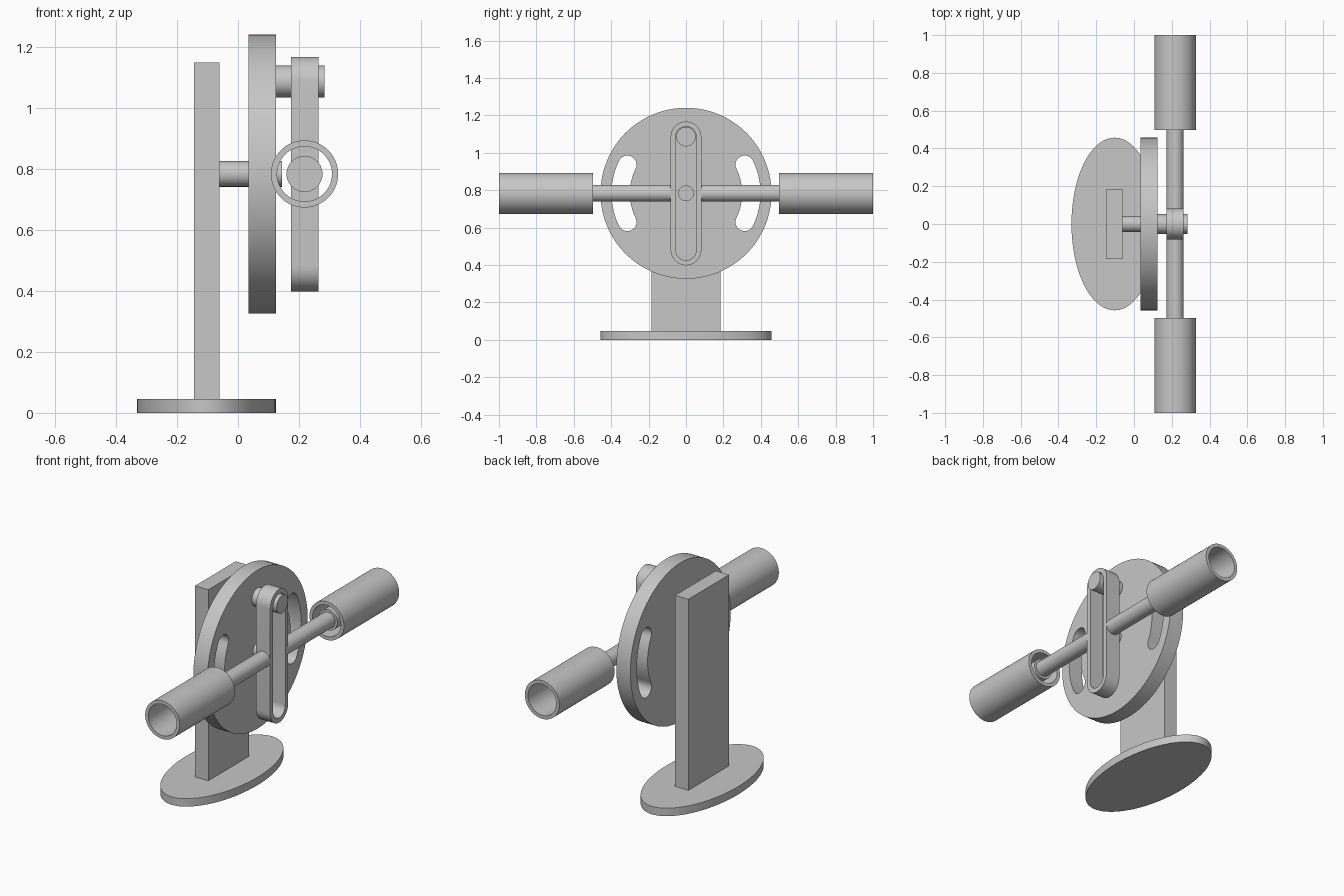
import bpy, bmesh, math

if "Cube" in bpy.data.objects:
    bpy.data.objects.remove(bpy.data.objects["Cube"])

steel = bpy.data.materials.new("grey metal")
steel.diffuse_color = (0.57, 0.57, 0.57, 1)
steel.use_nodes = True
steel.node_tree.nodes["Principled BSDF"].inputs["Base Color"].default_value = steel.diffuse_color


def arc(cu, cv, ru, a0, a1, n, rv=None):
    """Points on an arc, angles in degrees."""
    rv = ru if rv is None else rv
    return [(cu + ru * math.cos(math.radians(a0 + (a1 - a0) * i / n)),
             cv + rv * math.sin(math.radians(a0 + (a1 - a0) * i / n))) for i in range(n + 1)]


def circle(cu, cv, ru, rv=None, n=72):
    return arc(cu, cv, ru, 0, 360, n, rv)[:-1]


def rect(u0, u1, v0, v1):
    return [(u0, v0), (u1, v0), (u1, v1), (u0, v1)]


def stadium(half, z0, z1):
    """Upright slot outline with round ends."""
    return arc(0, z1 - half, half, 0, 180, 24) + arc(0, z0 + half, half, 180, 360, 24)


def arc_slot(cv, r, half, mid, spread):
    """Curved slot following a circle of radius r."""
    a0, a1 = mid - spread, mid + spread
    m0, m1 = math.radians(a0), math.radians(a1)
    return (arc(0, cv, r + half, a0, a1, 20)[:-1]
            + arc(r * math.cos(m1), cv + r * math.sin(m1), half, a1, a1 + 180, 14)[:-1]
            + arc(0, cv, r - half, a1, a0, 20)[:-1]
            + arc(r * math.cos(m0), cv + r * math.sin(m0), half, a0 + 180, a0 + 360, 14)[:-1])


def prism(name, axis, t0, t1, loops):
    """Extrude an outline (first loop) with holes (other loops) along an axis."""
    place = {"X": lambda u, v, t: (t, u, v),
             "Y": lambda u, v, t: (u, t, v),
             "Z": lambda u, v, t: (u, v, t)}[axis]
    bm = bmesh.new()
    edges = []
    for loop in loops:
        vs = [bm.verts.new(place(u, v, t0)) for u, v in loop]
        edges += [bm.edges.new((vs[i - 1], vs[i])) for i in range(len(vs))]
    if len(loops) == 1:
        bm.faces.new(vs)
    else:
        bmesh.ops.triangle_fill(bm, edges=edges, use_beauty=True)
    ext = bmesh.ops.extrude_face_region(bm, geom=bm.faces[:], use_keep_orig=True)
    moved = [g for g in ext["geom"] if isinstance(g, bmesh.types.BMVert)]
    bmesh.ops.translate(bm, verts=moved, vec=place(0, 0, t1 - t0))
    bmesh.ops.recalc_face_normals(bm, faces=bm.faces[:])
    for f in bm.faces:
        f.smooth = True
    for e in bm.edges:
        e.smooth = e.calc_face_angle(0) < math.radians(30)
    me = bpy.data.meshes.new(name)
    bm.to_mesh(me)
    bm.free()
    me.materials.append(steel)
    ob = bpy.data.objects.new(name, me)
    bpy.context.collection.objects.link(ob)
    return ob


HUB = 0.783     # height of the wheel centre and rods
ROD_X = 0.218   # plane of the sliding yoke

# Oval base with the post set into it
post = rect(-0.145, -0.06, -0.185, 0.185)
prism("base", "Z", 0, 0.046, [circle(-0.103, 0, 0.228, 0.457, 96), post])
prism("post", "Z", 0, 1.148, [post])

# Crank wheel with two curved slots, its axle and crank pin
prism("crank_wheel", "X", 0.035, 0.125,
      [circle(0, HUB, 0.457, n=128)] + [arc_slot(HUB, 0.349, 0.049, m, 26) for m in (0, 180)])
prism("axle", "X", -0.06, 0.145, [circle(0, HUB, 0.042)])
prism("crank_pin", "X", 0.12, 0.283, [circle(0, 1.086, 0.052)])

# Slotted yoke
prism("yoke", "X", 0.173, 0.263, [stadium(0.082, 0.398, 1.167), stadium(0.055, 0.425, 1.14)])

# Rods, pistons and open guide tubes on both sides
for side, s in (("front", -1), ("back", 1)):
    prism(side + "_rod", "Y", s * 0.075, s * 0.53, [circle(ROD_X, HUB, 0.045)])
    prism(side + "_piston", "Y", s * 0.51, s * 0.6, [circle(ROD_X, HUB, 0.059)])
    prism(side + "_guide_tube", "Y", s * 0.497, s * 1.0,
          [circle(ROD_X, HUB, 0.11), circle(ROD_X, HUB, 0.09)])
